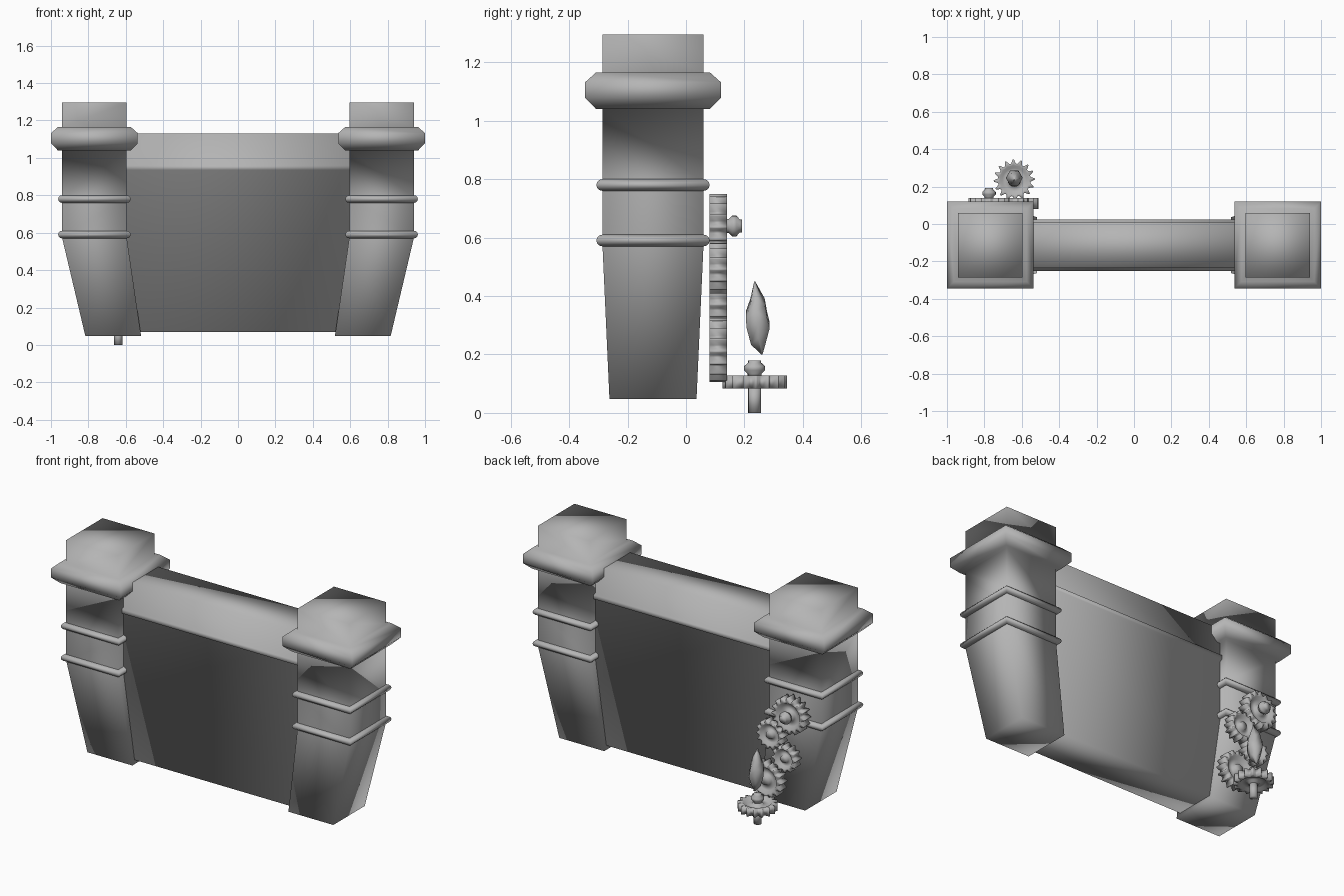
import bpy, bmesh
from math import cos, sin, pi
from mathutils import Matrix

if "Cube" in bpy.data.objects:
    bpy.data.objects.remove(bpy.data.objects["Cube"])

# Mid-grey used by every part
grey = bpy.data.materials.new("mid_grey")
grey.diffuse_color = (0.46, 0.46, 0.46, 1)
grey.use_nodes = True
grey.node_tree.nodes["Principled BSDF"].inputs["Base Color"].default_value = grey.diffuse_color


def loft(name, rings, matrix=None, closed=False):
    """Skin a stack of equal-length point rings; cap the ends or close the loop."""
    bm = bmesh.new()
    vs = [[bm.verts.new(p) for p in ring] for ring in rings]
    n = len(vs[0])
    for a, b in zip(vs, vs[1:] + vs[:1] if closed else vs[1:]):
        for i in range(n):
            j = (i + 1) % n
            bm.faces.new((a[i], a[j], b[j], b[i]))
    if not closed:
        bm.faces.new(vs[0])
        bm.faces.new(vs[-1])
    bmesh.ops.recalc_face_normals(bm, faces=bm.faces)
    if matrix:
        bm.transform(matrix)
    for f in bm.faces:
        f.smooth = True
    me = bpy.data.meshes.new(name)
    bm.to_mesh(me)
    bm.free()
    me.materials.append(grey)
    ob = bpy.data.objects.new(name, me)
    bpy.context.collection.objects.link(ob)
    return ob


def mirror(ob):
    ob.modifiers.new("mirror", 'MIRROR').use_axis[0] = True


def circle(r, z, n):
    return [(r * cos(2 * pi * i / n), r * sin(2 * pi * i / n), z) for i in range(n)]


def square(cx, cy, h, z):
    return [(cx - h, cy - h, z), (cx + h, cy - h, z),
            (cx + h, cy + h, z), (cx - h, cy + h, z)]


# Towers: tapered foot, shaft, chamfered collar, top block
CX, CY, H = -0.768, -0.113, 0.173
profile = [(H, 0.575), (H, 0.79), (H, 1.04), (0.195, 1.04), (0.232, 1.078),
           (0.232, 1.132), (0.195, 1.165), (H, 1.165), (H, 1.295)]
mirror(loft("towers", [square(-0.667, CY, 0.149, 0.047)] +
            [square(CX, CY, h, z) for h, z in profile]))

# Rounded bands around the towers
for name, z0 in (("lower_bands", 0.59), ("upper_bands", 0.78)):
    arc = [-pi / 2 + k * pi / 6 for k in range(7)]
    sec = [(H - 0.01, z0 - 0.02)] + [(H + 0.001 + 0.02 * cos(a), z0 + 0.02 * sin(a))
                                     for a in arc] + [(H - 0.01, z0 + 0.02)]
    mirror(loft(name, [square(CX, CY, h, z) for h, z in sec], closed=True))

# Wall with a thin moulding on both faces, swept along x
side = [(0.123, 0.07), (0.123, 0.928), (0.138, 0.935), (0.138, 0.96),
        (0.123, 0.967), (0.123, 1.13)]
outline = [(CY + y, z) for y, z in side] + [(CY - y, z) for y, z in reversed(side)]
loft("wall", [[(x, y, z) for y, z in outline] for x in (-0.62, 0.62)])


# Gears
def gear(name, R, t, teeth, matrix):
    n = teeth * 4

    def toothed(z):
        pts = []
        for i in range(n):
            r = R if i % 4 < 2 else R * 0.8
            shift = (0.2, -0.2, 0, 0)[i % 4]
            a = 2 * pi * (i + shift) / n
            pts.append((r * cos(a), r * sin(a), z))
        return pts

    d = t * 0.3
    loft(name, [circle(R * 0.25, 0, n), circle(R * 0.3, d, n), circle(R * 0.58, d, n),
                circle(R * 0.7, 0, n), toothed(0), toothed(t), circle(R * 0.7, t, n),
                circle(R * 0.58, t - d, n), circle(R * 0.3, t - d, n),
                circle(R * 0.25, t, n)], matrix)


def turned(name, prof, matrix):
    loft(name, [circle(r, z, 16) for r, z in prof], matrix)


to_back = Matrix.Rotation(-pi / 2, 4, 'X')   # local z points to +y
for name, x, z, R, teeth in [("upper_gear", -0.775, 0.64, 0.11, 16),
                             ("middle_gear", -0.65, 0.495, 0.088, 14),
                             ("small_gear", -0.745, 0.375, 0.08, 12),
                             ("lower_gear", -0.62, 0.215, 0.11, 16)]:
    gear(name, R, 0.06, teeth, Matrix.Translation((x, 0.08, z)) @ to_back)

knob = [(0.024, 0), (0.024, 0.006), (0.036, 0.018), (0.036, 0.032),
        (0.022, 0.044), (0.022, 0.052)]
turned("upper_knob", knob, Matrix.Translation((-0.775, 0.14, 0.64)) @ to_back)

# Flat-lying gear on its shaft
base = Matrix.Translation((-0.64, 0.235, 0))
gear("floor_gear", 0.11, 0.045, 16, base @ Matrix.Translation((0, 0, 0.083)))
turned("floor_shaft", [(0.022, 0), (0.022, 0.09)], base)
turned("floor_knob", knob, base @ Matrix.Translation((0, 0, 0.128)))

# Floating crystal: (y offset, z, radius) stations with a slight lean
stations = [(0.025, 0.2, 0.002), (0.012, 0.245, 0.028), (0.012, 0.3, 0.045),
            (0.006, 0.335, 0.042), (0.01, 0.38, 0.028), (0.0, 0.45, 0.002)]
crystal = [[(x, y + dy, z + 0.012 * (-1) ** i * (r > 0.01))
            for i, (x, y, _) in enumerate(circle(r, 0, 6))] for dy, z, r in stations]
loft("crystal", crystal, base)
